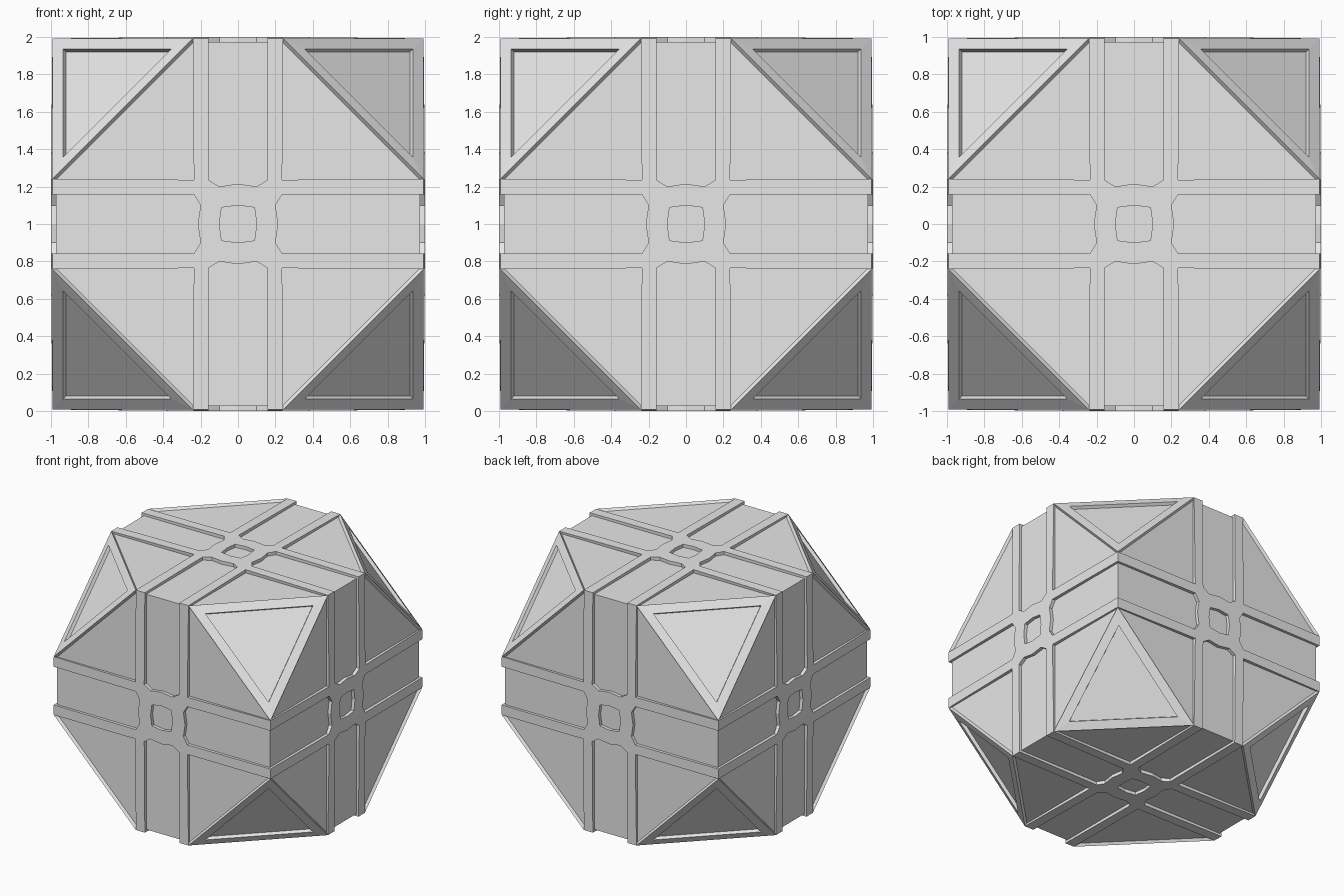
import bpy
import bmesh
from itertools import product
from mathutils import Vector

if "Cube" in bpy.data.objects:
    bpy.data.objects.remove(bpy.data.objects["Cube"], do_unlink=True)

CORE = 0.973            # half width of the core
RAISE = 1 - CORE        # thickness of the raised trim
OUT, INN = 0.236, 0.158   # outer and inner sides of each rail
RIM = 0.785             # size of the opening in each corner frame

grey = bpy.data.materials.new("light_grey")
grey.use_nodes = True
grey.diffuse_color = (0.8, 0.8, 0.8, 1)
grey.node_tree.nodes["Principled BSDF"].inputs["Base Color"].default_value = grey.diffuse_color


def finish(name, bm):
    mesh = bpy.data.meshes.new(name)
    bm.to_mesh(mesh)
    bm.free()
    mesh.materials.append(grey)
    obj = bpy.data.objects.new(name, mesh)
    obj.location.z = 1
    bpy.context.collection.objects.link(obj)
    return obj


def add_face(bm, points):
    """Add a face that looks away from the centre."""
    face = bm.faces.new([bm.verts.new(p) for p in points])
    face.normal_update()
    if face.normal.dot(face.calc_center_median()) < 0:
        face.normal_flip()


def turn(values, axis):
    """Cycle coordinates so that the last one lies on the given axis."""
    shift = (axis + 1) % 3
    return Vector([values[(i - shift) % 3] for i in range(3)])


signs = list(product((-1, 1), repeat=3))

# Core: a cube with its eight corners cut off
bm = bmesh.new()
for s in signs:
    for axis in range(3):
        p = turn((CORE, CORE, OUT), axis)
        bm.verts.new([a * b for a, b in zip(p, s)])
bmesh.ops.convex_hull(bm, input=bm.verts)
bmesh.ops.dissolve_limit(bm, angle_limit=0.01, verts=bm.verts, edges=bm.edges)
bmesh.ops.recalc_face_normals(bm, faces=bm.faces)
finish("core", bm)

# Raised trim: one quarter of a side, repeated on all quarters and sides
hub = [(0.1, 0), (0.215, 0), (0.2, 0.1), (OUT, INN), (OUT, OUT),
       (INN, OUT), (0.1, 0.2), (0, 0.215), (0, 0.1), (0.088, 0.088)]
rail = [(OUT, INN), (CORE, INN), (CORE, OUT), (OUT, OUT)]
cross_rail = [(v, u) for u, v in rail]

bm = bmesh.new()
for s in signs:
    def mirror(p):
        return Vector([a * b for a, b in zip(p, s)])

    for axis in range(3):
        for shape in (hub, rail, cross_rail):
            add_face(bm, [mirror(turn((u, v, CORE), axis)) for u, v in shape])

    # Triangular frame over the cut corner
    outer = [mirror(turn((CORE, CORE, OUT), axis)) for axis in range(3)]
    centre = sum(outer, Vector()) / 3
    inner = [centre.lerp(p, RIM) for p in outer]
    for i in range(3):
        j = (i + 1) % 3
        add_face(bm, [outer[i], outer[j], inner[j], inner[i]])

bmesh.ops.remove_doubles(bm, verts=bm.verts, dist=0.0005)
bm.normal_update()
trim = finish("raised_trim", bm)

# Thicken the trim outwards from the core
solid = trim.modifiers.new("thickness", 'SOLIDIFY')
solid.thickness = RAISE
solid.offset = 1
solid.use_even_offset = False
